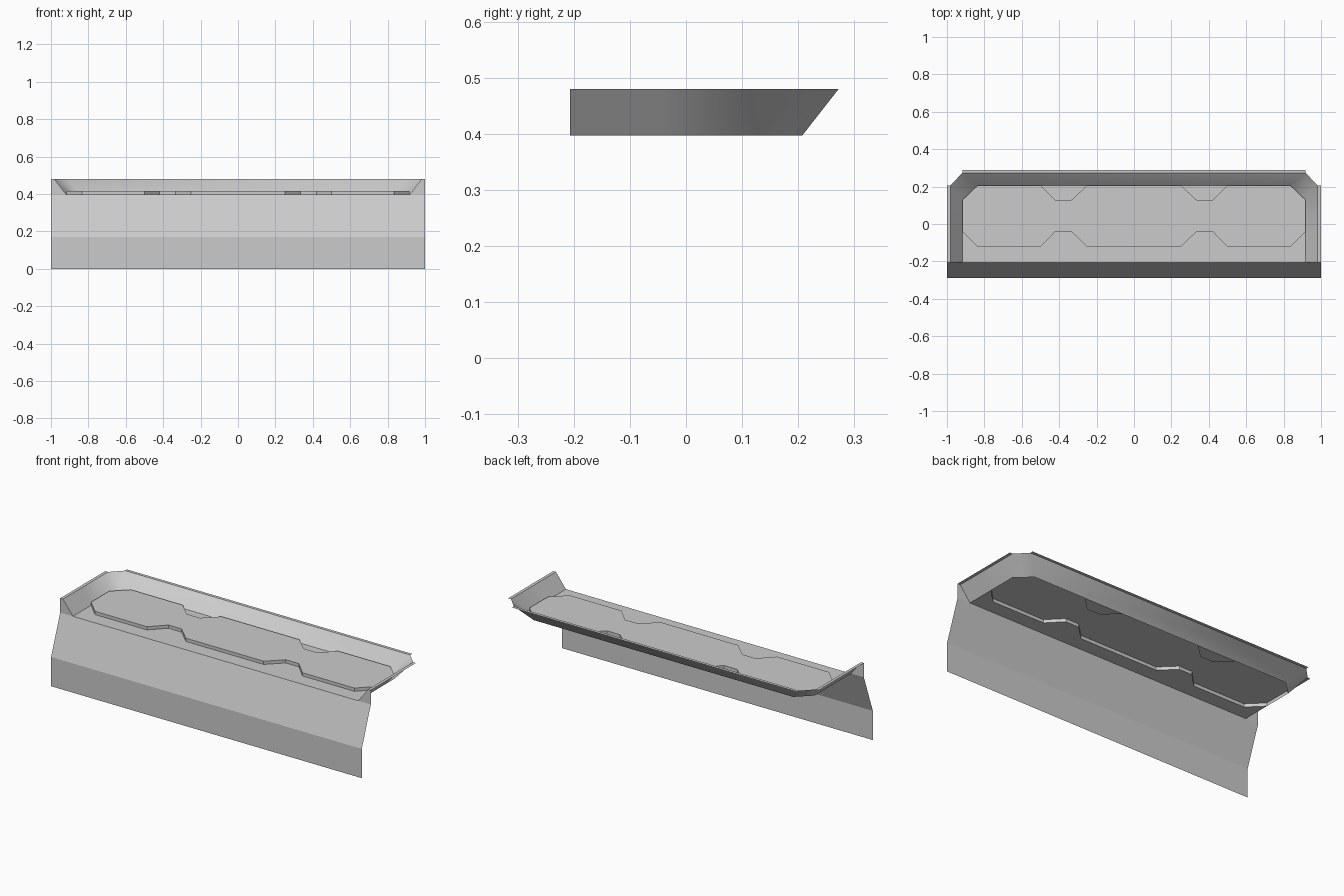
import bpy

if "Cube" in bpy.data.objects:
    bpy.data.objects.remove(bpy.data.objects["Cube"])

Z0, ZP, ZT = 0.397, 0.416, 0.48      # deck, raised panel, rim heights
YF, YB = -0.207, 0.207               # deck front and back
XE = 0.918                           # deck half width


def make(name, verts, faces, smooth=False):
    mesh = bpy.data.meshes.new(name)
    mesh.from_pydata(verts, [], faces)
    mesh.update()
    ob = bpy.data.objects.new(name, mesh)
    bpy.context.collection.objects.link(ob)
    if smooth:
        bpy.context.view_layer.objects.active = ob
        ob.select_set(True)
        bpy.ops.object.shade_smooth_by_angle(angle=0.72)
        ob.select_set(False)
    return ob


def strip(name, lower, upper, smooth=False):
    # quads joining two open point rows
    n = len(lower)
    return make(name, lower + upper,
                [(i, i + 1, n + i + 1, n + i) for i in range(n - 1)], smooth)


def mirror_row(half):
    # half runs from the centre out to +x; result runs from -x to +x
    return [(-x, y) for x, y in reversed(half)] + half


def at(points, z):
    return [(x, y, z) for x, y in points]


# Notched outline of the raised panel
front = mirror_row([(0.25, -0.122), (0.335, -0.04), (0.42, -0.04),
                    (0.50, -0.122), (0.835, -0.122), (XE, -0.04)])
back = mirror_row([(0.25, YB), (0.335, 0.128), (0.42, 0.128),
                   (0.50, YB), (0.835, YB), (XE, 0.128)])
outline = front + back[::-1]
n = len(outline)
make("raised_panel", at(outline, ZP) + at(outline, Z0),
     [tuple(range(n))] + [(i, n + i, n + (i + 1) % n, (i + 1) % n) for i in range(n)])

# Deck in front of the panel, and the two small pieces in the back notches
make("deck_front", at([(-XE, YF), (XE, YF)] + front[::-1], Z0),
     [tuple(range(2 + len(front)))])
for side, s in (("left", -1), ("right", 1)):
    notch = [(0.335, 0.128), (0.42, 0.128), (0.50, YB), (0.25, YB)]
    if s < 0:
        notch = [(-x, y) for x, y in reversed(notch)]
    make("deck_notch_" + side, at(notch, Z0), [(0, 1, 2, 3)])

# Sloped rim around the sides and back
low = mirror_row([(0.835, YB), (XE, 0.128), (XE, -0.04), (XE, YF)])
top = mirror_row([(0.918, 0.272), (0.982, 0.207), (0.982, -0.04), (0.982, YF)])
strip("sloped_rim", at(top, ZT), at(low, Z0), True)

# Thin flat flanges on the rim
make("back_flange", at([(-0.918, 0.272), (0.918, 0.272), (0.918, 0.29), (-0.918, 0.29)], ZT),
     [(0, 1, 2, 3)])
for side, s in (("left", -1), ("right", 1)):
    xs = sorted((s * 0.982, s))
    make("side_flange_" + side,
         at([(xs[0], YF), (xs[1], YF), (xs[1], YB), (xs[0], YB)], ZT), [(0, 1, 2, 3)])
    # Upright wing closing the rim's front end
    wing = [(s * XE, YF, Z0), (s, YF, Z0), (s, YF, ZT), (s * 0.982, YF, ZT)]
    make("front_wing_" + side, wing if s > 0 else wing[::-1], [(0, 1, 2, 3)])

# Folded front apron
profile = [(YF, Z0), (-0.29, 0.17), (-0.29, 0.0)]
strip("front_apron", [(1, y, z) for y, z in profile], [(-1, y, z) for y, z in profile])
